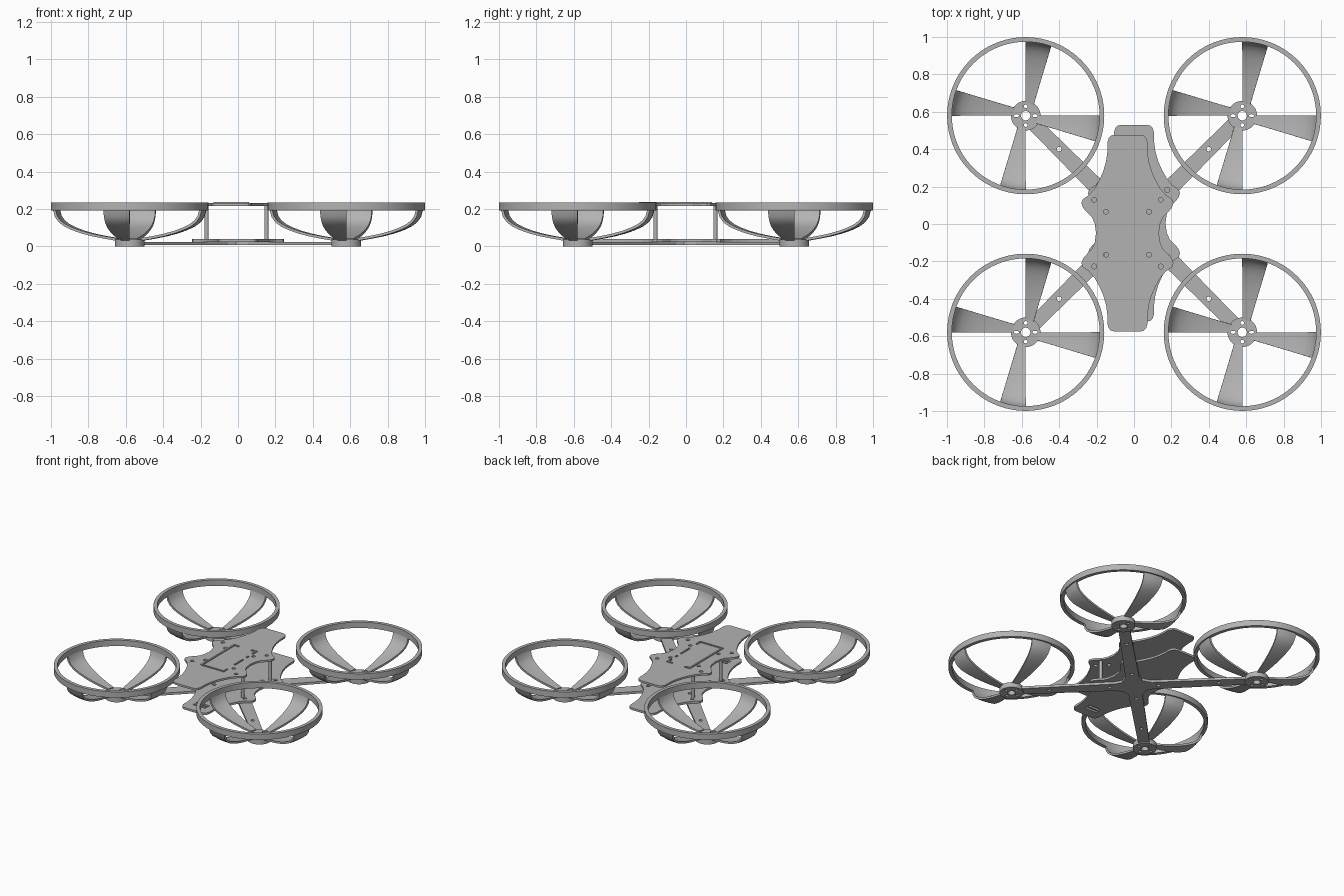
import bpy, bmesh, math
from mathutils import Vector, Matrix

if "Cube" in bpy.data.objects:
    bpy.data.objects.remove(bpy.data.objects["Cube"], do_unlink=True)

grey = bpy.data.materials.new("matte grey")
grey.use_nodes = True
grey.diffuse_color = (0.45, 0.45, 0.45, 1)
grey.node_tree.nodes["Principled BSDF"].inputs["Base Color"].default_value = grey.diffuse_color


def make(name, bm, recalc=True):
    if recalc:
        bmesh.ops.recalc_face_normals(bm, faces=bm.faces)
    mesh = bpy.data.meshes.new(name)
    bm.to_mesh(mesh)
    bm.free()
    mesh.materials.append(grey)
    obj = bpy.data.objects.new(name, mesh)
    bpy.context.collection.objects.link(obj)
    return obj


def prism(bm, outline, z0, z1):
    """Extrude a flat outline from z0 up to z1."""
    face = bm.faces.new([bm.verts.new((x, y, z0)) for x, y in outline])
    top = bmesh.ops.extrude_face_region(bm, geom=[face])["geom"]
    bmesh.ops.translate(bm, vec=(0, 0, z1 - z0),
                        verts=[v for v in top if isinstance(v, bmesh.types.BMVert)])


def circle(x, y, rx, ry=None, n=16):
    ry = ry or rx
    return [(x + rx * math.cos(math.tau * i / n), y + ry * math.sin(math.tau * i / n))
            for i in range(n)]


def rect(x0, x1, y0, y1):
    return [(x0, y0), (x1, y0), (x1, y1), (x0, y1)]


def corners(d):
    return [(sx * d, sy * d) for sx in (-1, 1) for sy in (-1, 1)]


def bake(obj):
    """Apply the modifiers of an object."""
    deps = bpy.context.evaluated_depsgraph_get()
    obj.data = bpy.data.meshes.new_from_object(obj.evaluated_get(deps))
    obj.modifiers.clear()


def solid(name, outline, z0, z1, holes=()):
    bm = bmesh.new()
    prism(bm, outline, z0, z1)
    obj = make(name, bm)
    if holes:
        bm = bmesh.new()
        for hole in holes:
            prism(bm, hole, z0 - 0.1, z1 + 0.1)
        cutter = make("hole_cutter", bm)
        cutter.hide_render = True
        mod = obj.modifiers.new("holes", "BOOLEAN")
        mod.operation, mod.solver, mod.object = "DIFFERENCE", "EXACT", cutter
        bake(obj)
        bpy.data.objects.remove(cutter, do_unlink=True)
    return obj


def smooth(obj):
    bpy.ops.object.select_all(action="DESELECT")
    obj.select_set(True)
    bpy.context.view_layer.objects.active = obj
    bpy.ops.object.shade_smooth_by_angle(angle=math.radians(35))


# Crossed arms, one X-shaped plate
arms = []
for k in range(4):
    turn = Matrix.Rotation(math.radians(45 + 90 * k), 2)
    for u, v in [(0.12, -0.046), (0.75, -0.038), (0.75, 0.038), (0.12, 0.046), (0.075, 0.06)]:
        arms.append(tuple(turn @ Vector((u, v))))
solid("crossed_arms", arms, 0.008, 0.025,
      [circle(x, y, 0.012) for x, y in corners(0.115) + corners(0.4)])

# Body plates with flared wings and a narrow waist
QUARTER = [(0.168, 0), (0.175, 0.05), (0.19, 0.085), (0.215, 0.11), (0.237, 0.135),
           (0.246, 0.16), (0.24, 0.18), (0.205, 0.205), (0.175, 0.24), (0.15, 0.285),
           (0.13, 0.33), (0.114, 0.385), (0.107, 0.44), (0.107, 0.485), (0.1, 0.508),
           (0.088, 0.521), (0.07, 0.526)]
right_side = [(x, -y) for x, y in reversed(QUARTER[1:])] + QUARTER
plate = right_side + [(-x, -y) for x, y in right_side]
screw_holes = [circle(x, y, 0.013) for d in (0.178, 0.115) for x, y in corners(d)]

slots = [rect(-0.05, 0.05, y, y + 0.018) for y in (-0.455, -0.425)]
bottom = solid("bottom_plate", plate, 0.025, 0.04, screw_holes + slots)
top = solid("top_plate", plate, 0.217, 0.231, screw_holes)
bottom.location = (0, 0.004, 0)
top.location = (-0.035, -0.049, 0)

# Raised mounting frame on the top plate
bm = bmesh.new()
for strip in [rect(-0.13, -0.118, -0.25, 0.14), rect(-0.118, 0.06, -0.25, -0.24),
              rect(-0.118, -0.085, 0.128, 0.14), rect(0.015, 0.06, 0.128, 0.14),
              rect(0.05, 0.06, 0.09, 0.128), rect(0.05, 0.06, 0.02, 0.04),
              rect(0.05, 0.06, -0.12, -0.02), rect(0.05, 0.06, -0.24, -0.2)]:
    prism(bm, strip, 0.229, 0.238)
make("mounting_frame", bm)

# Standoffs between the plates
for x, y in corners(0.16):
    smooth(solid("standoff", circle(x - 0.008, y - 0.003, 0.011), 0.038, 0.219))

# Rotor guards: hub, rim and four curved spokes
hub_holes = [circle(0, 0, 0.025, n=24)]
for s in (-1, 1):
    hub_holes += [circle(0, s * 0.05, 0.01), circle(s * 0.05, 0, 0.014, 0.008)]
hub = solid("guard_hub", circle(0, 0, 0.079, n=48), 0, 0.037, hub_holes)

bm = bmesh.new()
section = [(0.395, 0.193), (0.42, 0.193), (0.42, 0.236), (0.395, 0.236)]
verts = [bm.verts.new((r, 0, z)) for r, z in section]
edges = [bm.edges.new((verts[i], verts[(i + 1) % 4])) for i in range(4)]
bmesh.ops.spin(bm, geom=verts + edges, cent=(0, 0, 0), axis=(0, 0, 1),
               angle=math.tau, steps=96, use_merge=True)
bmesh.ops.remove_doubles(bm, verts=bm.verts, dist=0.0001)
rim = make("guard_rim", bm)

SPOKE = [(0.07, 0.03), (0.14, 0.042), (0.2, 0.054), (0.26, 0.07), (0.31, 0.088),
         (0.35, 0.107), (0.38, 0.13), (0.4, 0.158), (0.41, 0.195)]
STEPS = 6
bm = bmesh.new()
for k in range(4):
    rows = []
    for r, z in SPOKE:
        sweep = math.asin((0.022 + 0.29 * r) / r)
        angles = [k * math.pi / 2 - sweep * j / STEPS for j in range(STEPS + 1)]
        rows.append([bm.verts.new((r * math.cos(a), r * math.sin(a), z)) for a in angles])
    for a, b in zip(rows, rows[1:]):
        for j in range(STEPS):
            bm.faces.new((a[j], b[j], b[j + 1], a[j + 1]))
spokes = make("guard_spokes", bm, recalc=False)
shell = spokes.modifiers.new("thickness", "SOLIDIFY")
shell.thickness, shell.offset = 0.014, -1
bake(spokes)

for part in (hub, rim, spokes):
    smooth(part)
    name = part.name
    for i, (x, y) in enumerate(corners(0.579)):
        obj = part if i == 0 else part.copy()
        if i:
            bpy.context.collection.objects.link(obj)
        obj.location = (x, y, 0)
        obj.name = ("front_" if y < 0 else "back_") + ("left_" if x > 0 else "right_") + name
